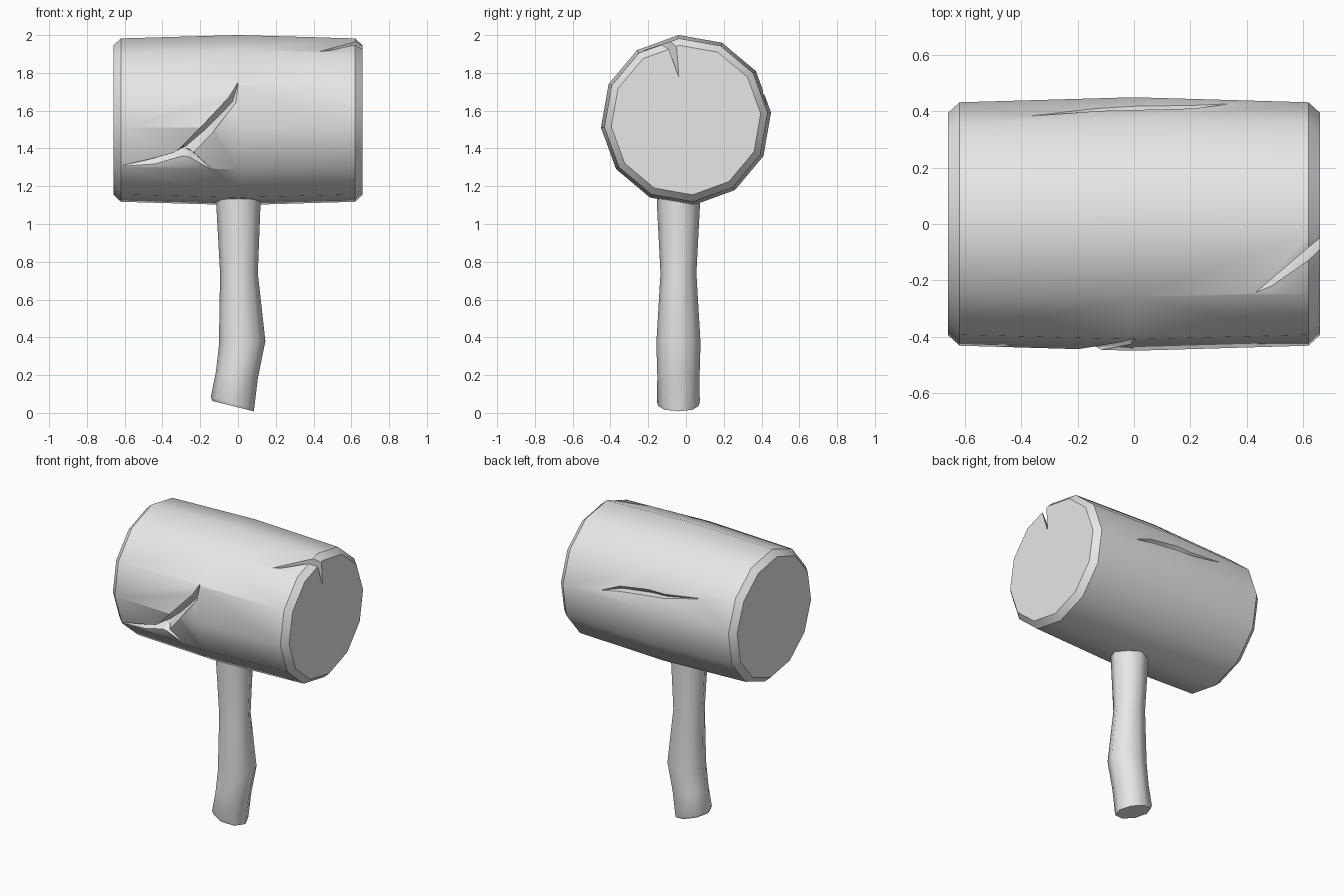
import bpy, bmesh, math
from mathutils import Vector

if "Cube" in bpy.data.objects:
    bpy.data.objects.remove(bpy.data.objects["Cube"])

CZ = 1.55                      # height of the head axis
PROFILE = [(-0.66, 0.397), (-0.62, 0.434), (0, 0.452), (0.62, 0.434), (0.66, 0.397)]

mat = bpy.data.materials.new("pale grey")
mat.diffuse_color = (0.8, 0.8, 0.8, 1)
mat.use_nodes = True
mat.node_tree.nodes["Principled BSDF"].inputs["Base Color"].default_value = mat.diffuse_color


def make(name, bm):
    bmesh.ops.recalc_face_normals(bm, faces=bm.faces)
    me = bpy.data.meshes.new(name)
    bm.to_mesh(me)
    bm.free()
    ob = bpy.data.objects.new(name, me)
    bpy.context.collection.objects.link(ob)
    me.materials.append(mat)
    return ob


def loft(name, rings, tri=False):
    bm = bmesh.new()
    vs = [[bm.verts.new(p) for p in r] for r in rings]
    n = len(vs[0])
    for a, b in zip(vs, vs[1:]):
        for i in range(n):
            bm.faces.new((a[i], a[(i + 1) % n], b[(i + 1) % n], b[i]))
    bm.faces.new(vs[0][::-1])
    bm.faces.new(vs[-1])
    if tri:
        bmesh.ops.triangulate(bm, faces=bm.faces)
    return make(name, bm)


def smooth(ob, deg):
    bpy.ops.object.select_all(action='DESELECT')
    ob.select_set(True)
    bpy.context.view_layer.objects.active = ob
    bpy.ops.object.shade_smooth_by_angle(angle=math.radians(deg))


# Barrel head, twelve sides
rings = []
for x, r in PROFILE:
    angs = [math.radians(5 + 30 * i) for i in range(12)]
    rings.append([(x, r * math.cos(t), CZ + r * math.sin(t)) for t in angs])
head = loft("mallet_head", rings)


# Cracks: V-shaped cutters that follow the head surface
def surf(x, z, side, off):
    t = math.asin((z - CZ) / 0.44)
    if side < 0:
        t = math.pi - t
    r = 0.452 - abs(x) / 0.62 * 0.018
    d = (math.degrees(t) - 5) % 30 - 15
    r = r * math.cos(math.radians(15)) / math.cos(math.radians(d)) + off
    return Vector((x, r * math.cos(t), CZ + r * math.sin(t)))


def crack(name, side, sections):
    rings = []
    for (ax, az), (bx, bz), depth in sections:
        rings.append([surf(ax, az, side, 0.08), surf(ax, az, side, 0),
                      surf((ax + bx) / 2, (az + bz) / 2, side, -depth),
                      surf(bx, bz, side, 0), surf(bx, bz, side, 0.08)])
    return loft(name, rings, True)


cutters = [
    crack("front_crack_cutter", -1, [
        ((-0.002, 1.742), (0.002, 1.74), 0.003),
        ((-0.05, 1.67), (-0.012, 1.64), 0.04),
        ((-0.20, 1.51), (-0.13, 1.49), 0.07),
        ((-0.31, 1.395), (-0.24, 1.37), 0.07),
        ((-0.34, 1.373), (-0.31, 1.352), 0.05),
        ((-0.45, 1.342), (-0.44, 1.315), 0.03),
        ((-0.61, 1.306), (-0.61, 1.302), 0.003)]),
    crack("front_branch_cutter", -1, [
        ((-0.28, 1.41), (-0.32, 1.362), 0.06),
        ((-0.235, 1.375), (-0.26, 1.352), 0.05),
        ((-0.14, 1.297), (-0.142, 1.294), 0.003)]),
    crack("back_crack_cutter", 1, [
        ((0.33, 1.632), (0.33, 1.629), 0.003),
        ((0.21, 1.685), (0.20, 1.655), 0.035),
        ((0.0, 1.715), (-0.02, 1.68), 0.04),
        ((-0.12, 1.715), (-0.13, 1.69), 0.03),
        ((-0.36, 1.747), (-0.36, 1.744), 0.003)]),
]

# Split running over the right-hand rim
bm = bmesh.new()
for x, y, z in [(0.43, -0.245, 1.912), (0.62, -0.125, 1.966), (0.62, -0.085, 1.975),
                (0.68, -0.08, 1.94), (0.68, -0.035, 1.94)]:
    bm.verts.new((x, y, z))
    bm.verts.new((x, y * 1.15, CZ + (z - CZ) * 1.15))
bm.verts.new((0.68, -0.02, 1.77))
res = bmesh.ops.convex_hull(bm, input=bm.verts)
bmesh.ops.delete(bm, geom=[v for v in bm.verts if not v.link_faces], context='VERTS')
cutters.append(make("rim_crack_cutter", bm))

bpy.context.view_layer.objects.active = head
for c in cutters:
    m = head.modifiers.new("cut", 'BOOLEAN')
    m.operation = 'DIFFERENCE'
    m.solver = 'EXACT'
    m.object = c
    bpy.ops.object.modifier_apply(modifier=m.name)
    bpy.data.objects.remove(c)
smooth(head, 33)

# Crooked eight-sided handle: z, x centre, x radius, y radius, tilt
rings = []
for z, xc, rx, ry, k in [(0.036, -0.026, 0.110, 0.106, 0.25), (0.055, -0.029, 0.115, 0.113, 0.25),
                         (0.20, -0.006, 0.111, 0.112, 0.15), (0.37, 0.022, 0.123, 0.117, -0.08),
                         (0.74, 0.005, 0.100, 0.095, 0), (1.10, 0.002, 0.117, 0.114, 0),
                         (1.22, 0.002, 0.120, 0.116, 0)]:
    rings.append([(xc + rx * math.cos(i * math.pi / 4), -0.04 + ry * math.sin(i * math.pi / 4),
                   z - k * rx * math.cos(i * math.pi / 4)) for i in range(8)])
handle = loft("handle", rings)
smooth(handle, 50)
